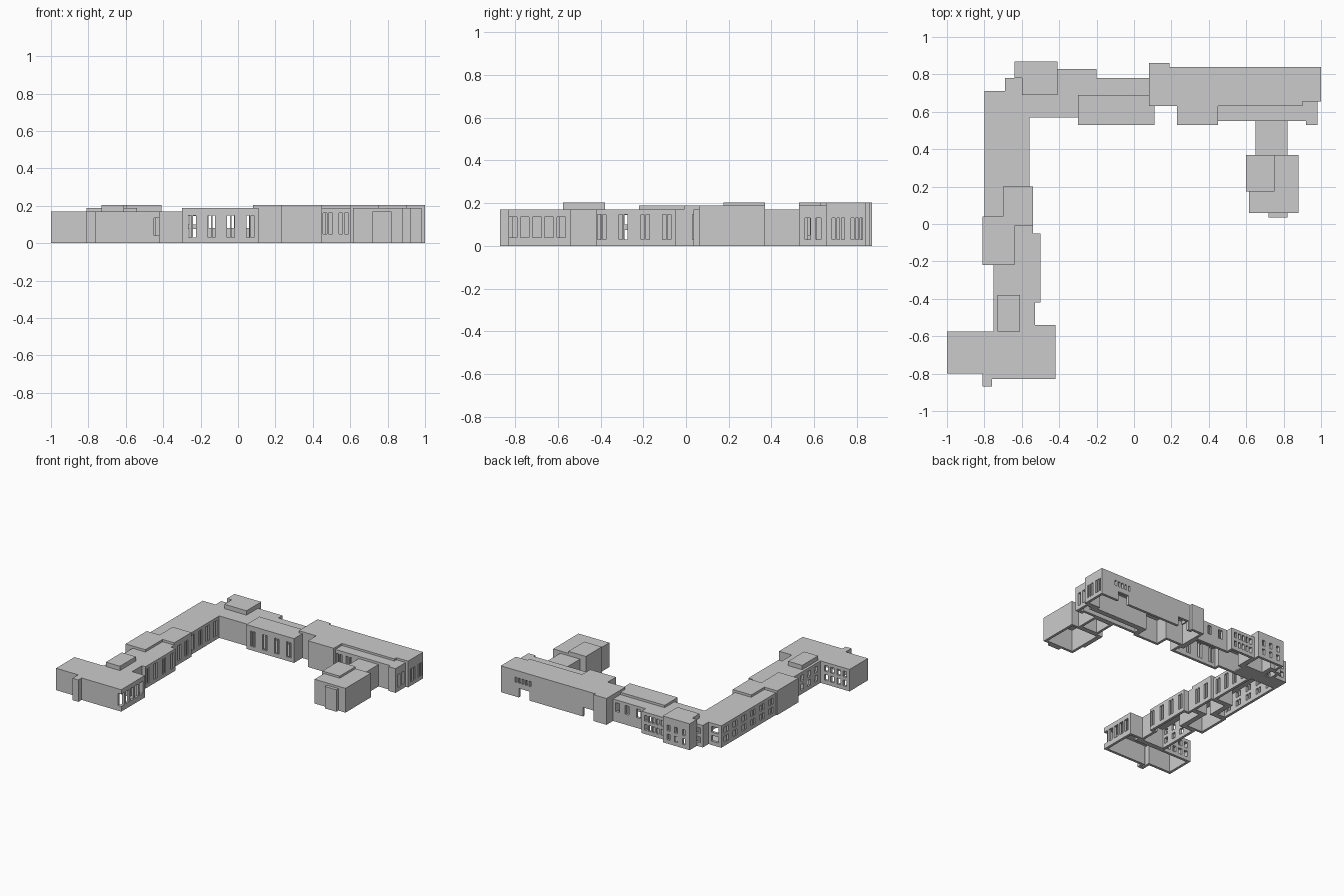
import bpy
import bmesh
from mathutils import Vector

WALL = 0.02
LOW, MID, HIGH = 0.17, 0.188, 0.204
ROWS = ((0.03, 0.075), (0.1, 0.145))   # two storeys of small windows
TALL = ((0.03, 0.148),)                # full-height slits

cube = bpy.data.objects.get("Cube")
if cube:
    bpy.data.objects.remove(cube, do_unlink=True)


def add_object(name, bm):
    mesh = bpy.data.meshes.new(name)
    bm.to_mesh(mesh)
    bm.free()
    obj = bpy.data.objects.new(name, mesh)
    bpy.context.collection.objects.link(obj)
    return obj


def add_box(bm, x0, x1, y0, y1, z0, z1):
    verts = bmesh.ops.create_cube(bm, size=1)["verts"]
    for v in verts:
        v.co = Vector((x1 if v.co.x > 0 else x0,
                       y1 if v.co.y > 0 else y0,
                       z1 if v.co.z > 0 else z0))


def block(name, *bounds):
    bm = bmesh.new()
    add_box(bm, *bounds)
    return add_object(name, bm)


def openings(axis, wall, centres, width, rows=TALL, paired=False):
    """Boxes that pierce a wall lying across the given axis."""
    boxes = []
    d = WALL * 1.5
    for c in centres:
        spans = [(c - width / 2, c + width / 2)]
        if paired:
            spans = [(c - width / 2, c - width / 10), (c + width / 10, c + width / 2)]
        for a, b in spans:
            for z0, z1 in rows:
                if axis == "y":
                    boxes.append((a, b, wall - d, wall + d, z0, z1))
                else:
                    boxes.append((wall - d, wall + d, a, b, z0, z1))
    return boxes


def spread(start, end, count):
    return [start + (end - start) * i / (count - 1) for i in range(count)]


def shell(name, steps, height, cuts=()):
    """Hollow, open-bottomed volume over a right-angled outline."""
    outline = []
    for i, (x, y) in enumerate(steps):
        outline += [Vector((x, y, 0)), Vector((steps[(i + 1) % len(steps)][0], y, 0))]
    n = len(outline)
    inset = []
    for i, p in enumerate(outline):
        before = (p - outline[i - 1]).normalized()
        after = (outline[(i + 1) % n] - p).normalized()
        d = before + after
        inset.append(p + Vector((-d.y, d.x, 0)) * WALL)
    bm = bmesh.new()

    def ring(points, z):
        return [bm.verts.new((p.x, p.y, z)) for p in points]

    ob, ot = ring(outline, 0), ring(outline, height)
    ib, it = ring(inset, 0), ring(inset, height - WALL)
    for i in range(n):
        j = (i + 1) % n
        bm.faces.new((ob[i], ob[j], ot[j], ot[i]))
        bm.faces.new((ib[j], ib[i], it[i], it[j]))
        bm.faces.new((ob[j], ob[i], ib[i], ib[j]))
    bm.faces.new(ot)
    bm.faces.new(it[::-1])
    obj = add_object(name, bm)

    # Window and door openings
    if cuts:
        cbm = bmesh.new()
        for c in cuts:
            add_box(cbm, *c)
        cutter = add_object(name + "_openings", cbm)
        cutter.hide_render = True
        mod = obj.modifiers.new("openings", "BOOLEAN")
        mod.operation = "DIFFERENCE"
        mod.solver = "EXACT"
        mod.object = cutter
        bpy.context.view_layer.objects.active = obj
        bpy.ops.object.modifier_apply(modifier=mod.name)
        bpy.data.objects.remove(cutter, do_unlink=True)
    return obj


# South-west wing
shell("south_wing",
      [(-1, -.8), (-.81, -.87), (-.76, -.83), (-.42, -.54), (-.53, -.575)], LOW,
      openings("x", -.42, spread(-.81, -.585, 5), .04, ((.04, .135),))
      + openings("y", -.575, spread(-.96, -.8, 4), .03, ROWS))

# Link between the south wing and the west hall
shell("west_link",
      [(-.75, -.575), (-.53, -.42), (-.5, -.05), (-.54, -.01), (-.64, -.22)], LOW,
      openings("x", -.5, spread(-.395, -.09, 4), .04, TALL, True)
      + openings("x", -.75, spread(-.52, -.27, 4), .035, ROWS))
block("west_link_roof_box", -.73, -.61, -.575, -.38, LOW - .01, HIGH)

# Raised west hall
shell("west_hall", [(-.81, -.22), (-.64, -.01), (-.54, .2), (-.7, .04)], MID,
      openings("x", -.54, (.05, .14), .04, TALL, True))

# L-shaped north-west wing
shell("north_west_wing",
      [(-.8, .04), (-.7, .2), (-.56, .57), (-.3, .53), (.11, .63), (.08, .78),
       (-.2, .83), (-.41, .69), (-.6, .78), (-.69, .71)], LOW,
      openings("y", .53, spread(-.245, .065, 4), .04, TALL, True)
      + openings("x", -.56, spread(.25, .52, 4), .04, TALL, True)
      + openings("x", -.8, spread(.1, .65, 6), .05, ROWS, True)
      + openings("y", .78, (-.14, -.04, .04), .035, ((.08, .148),))
      + openings("y", .83, spread(-.375, -.235, 5), .02, ROWS)
      + openings("y", .71, (-.745,), .06, ROWS)
      + openings("y", .78, (-.645,), .05, ROWS))
block("middle_raised_roof", -.3, .11, .53, .69, LOW - .01, MID)
block("corner_floor", -.78, -.43, .59, .69, 0, .01)

# Tall corner block
shell("corner_tower", [(-.6, .69), (-.41, .87), (-.64, .78)], HIGH,
      openings("y", .87, spread(-.59, -.46, 3), .025, ROWS))

# Long north-east hall
shell("east_hall",
      [(.08, .63), (.23, .53), (.45, .63), (.9, .655), (1, .84), (.19, .86)], HIGH,
      openings("x", 1, spread(.69, .735, 3), .013, ((.03, .13),))
      + openings("x", 1, spread(.78, .82, 3), .013, ((.03, .13),))
      + openings("y", .84, spread(.75, .87, 5), .015, ((.11, .15),))
      + openings("y", .84, (.8, .25), .09, ((-.01, .07),)))

# Lower front strip of the east hall
shell("east_front", [(.45, .55), (.92, .53), (.98, .655), (.9, .63)], MID,
      openings("y", .55, (.48, .565), .05, ((.05, .16),), True)
      + openings("x", .98, (.57, .62), .025, ((.03, .13),)))

# Pavilion with connector and porch
shell("pavilion", [(.615, .06), (.88, .37)], MID)
block("pavilion_tower", .6, .75, .175, .37, MID - .01, HIGH)
block("pavilion_side_bay", .6, .62, .175, .37, 0, HIGH)
block("pavilion_porch", .72, .82, .035, .065, 0, LOW)
shell("pavilion_connector", [(.65, .37), (.82, .55)], LOW)
